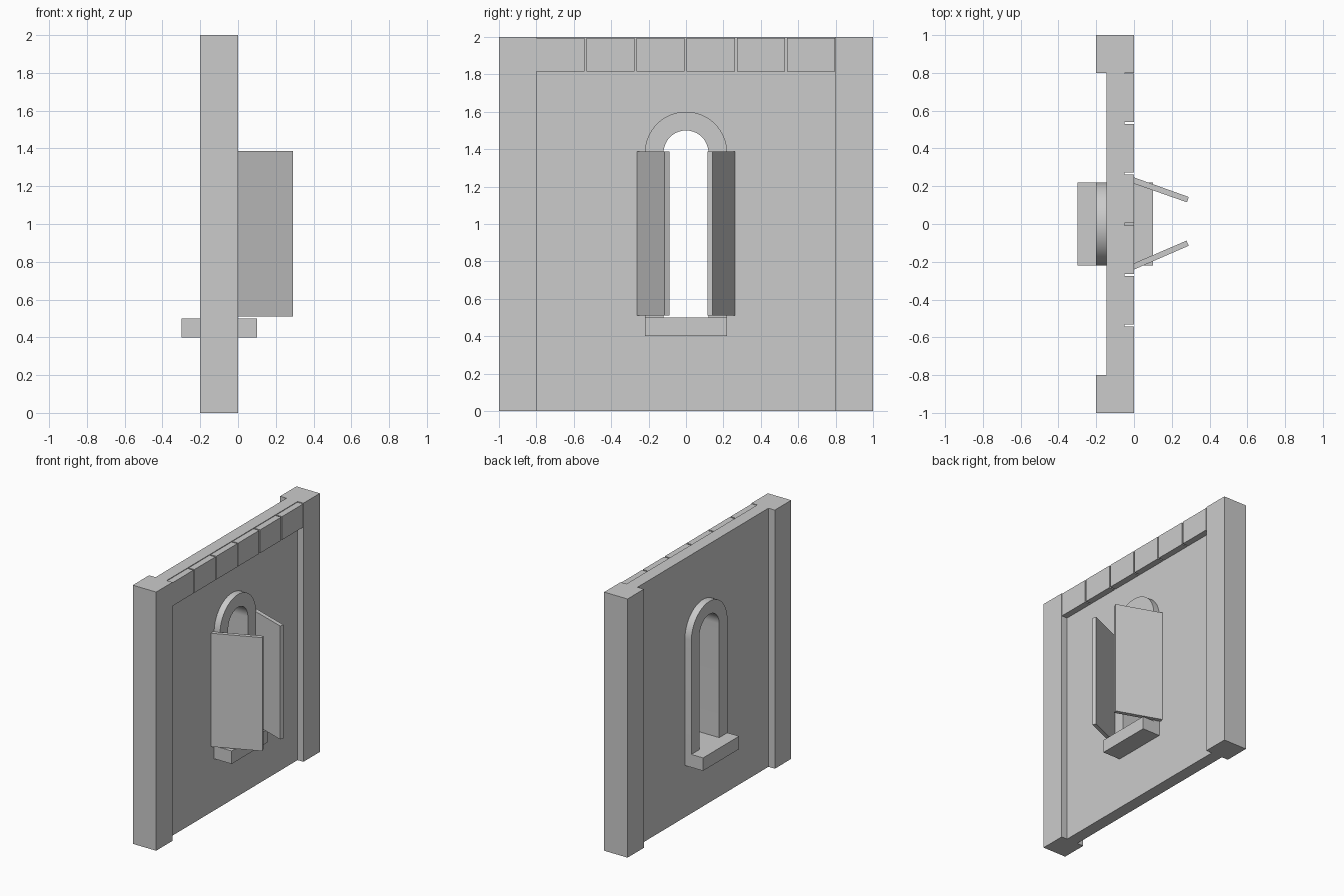
import bpy, bmesh
from math import sin, cos, pi

if "Cube" in bpy.data.objects:
    bpy.data.objects.remove(bpy.data.objects["Cube"])


def prism(name, base, shift):
    """Solid made by extruding a planar outline of 3D points along shift."""
    bm = bmesh.new()
    face = bm.faces.new([bm.verts.new(p) for p in base])
    ext = bmesh.ops.extrude_face_region(bm, geom=[face], use_keep_orig=True)
    new = [v for v in ext["geom"] if isinstance(v, bmesh.types.BMVert)]
    bmesh.ops.translate(bm, verts=new, vec=shift)
    bmesh.ops.recalc_face_normals(bm, faces=bm.faces)
    mesh = bpy.data.meshes.new(name)
    bm.to_mesh(mesh)
    bm.free()
    obj = bpy.data.objects.new(name, mesh)
    bpy.context.collection.objects.link(obj)
    return obj


def box(name, x0, x1, y0, y1, z0, z1):
    base = [(x0, y0, z0), (x1, y0, z0), (x1, y1, z0), (x0, y1, z0)]
    return prism(name, base, (0, 0, z1 - z0))


def activate(obj):
    bpy.ops.object.select_all(action='DESELECT')
    obj.select_set(True)
    bpy.context.view_layer.objects.active = obj


def arch(radius, bottom, spring=1.38, n=32):
    """Round-headed outline as (y, z) points, from right foot to left foot."""
    top = [(radius * cos(pi * i / n), spring + radius * sin(pi * i / n)) for i in range(n + 1)]
    return [(radius, bottom)] + top + [(-radius, bottom)]


# Wall panel with an arched hole (its edge is hidden inside the frame and sill)
curve = bpy.data.curves.new("wall_panel", 'CURVE')
curve.dimensions = '2D'
curve.fill_mode = 'BOTH'
curve.extrude = 0.0475
for pts in ([(-0.8, 0), (0.8, 0), (0.8, 2), (-0.8, 2)], arch(0.17, 0.45)):
    spline = curve.splines.new('POLY')
    spline.points.add(len(pts) - 1)
    for p, (y, z) in zip(spline.points, pts):
        p.co = (y, z, 0, 1)
    spline.use_cyclic_u = True
panel = bpy.data.objects.new("wall_panel", curve)
bpy.context.collection.objects.link(panel)
panel.rotation_euler = (pi / 2, 0, pi / 2)
panel.location.x = -0.0975
activate(panel)
bpy.ops.object.convert(target='MESH')
bpy.ops.object.shade_flat()

# Side pillars
for side, y in (("left", -1), ("right", 0.8)):
    box(f"{side}_pillar", -0.2, 0, y, y + 0.2, 0, 2)

# Row of header stones with narrow joints
for i in range(6):
    y = -0.8 + i * 0.268
    box(f"header_stone_{i + 1}", -0.05, -0.001, y, y + 0.257, 1.815, 1.995)

# Window frame and sill
outline = arch(0.22, 0.5) + arch(0.12, 0.5)[::-1]
frame = prism("window_frame", [(-0.2, y, z) for y, z in outline], (0.2, 0, 0))
activate(frame)
bpy.ops.object.shade_smooth_by_angle()
box("window_sill", -0.3, 0.1, -0.22, 0.22, 0.4, 0.5)

# Shutters, swung open by slightly different angles
shutters = {
    "right_shutter": [(-0.043, 0.262), (-0.053, 0.232), (0.28, 0.115), (0.29, 0.143)],
    "left_shutter": [(-0.048, -0.262), (-0.06, -0.234), (0.278, -0.088), (0.29, -0.115)],
}
for name, plan in shutters.items():
    prism(name, [(x, y, 0.51) for x, y in plan], (0, 0, 0.877))
